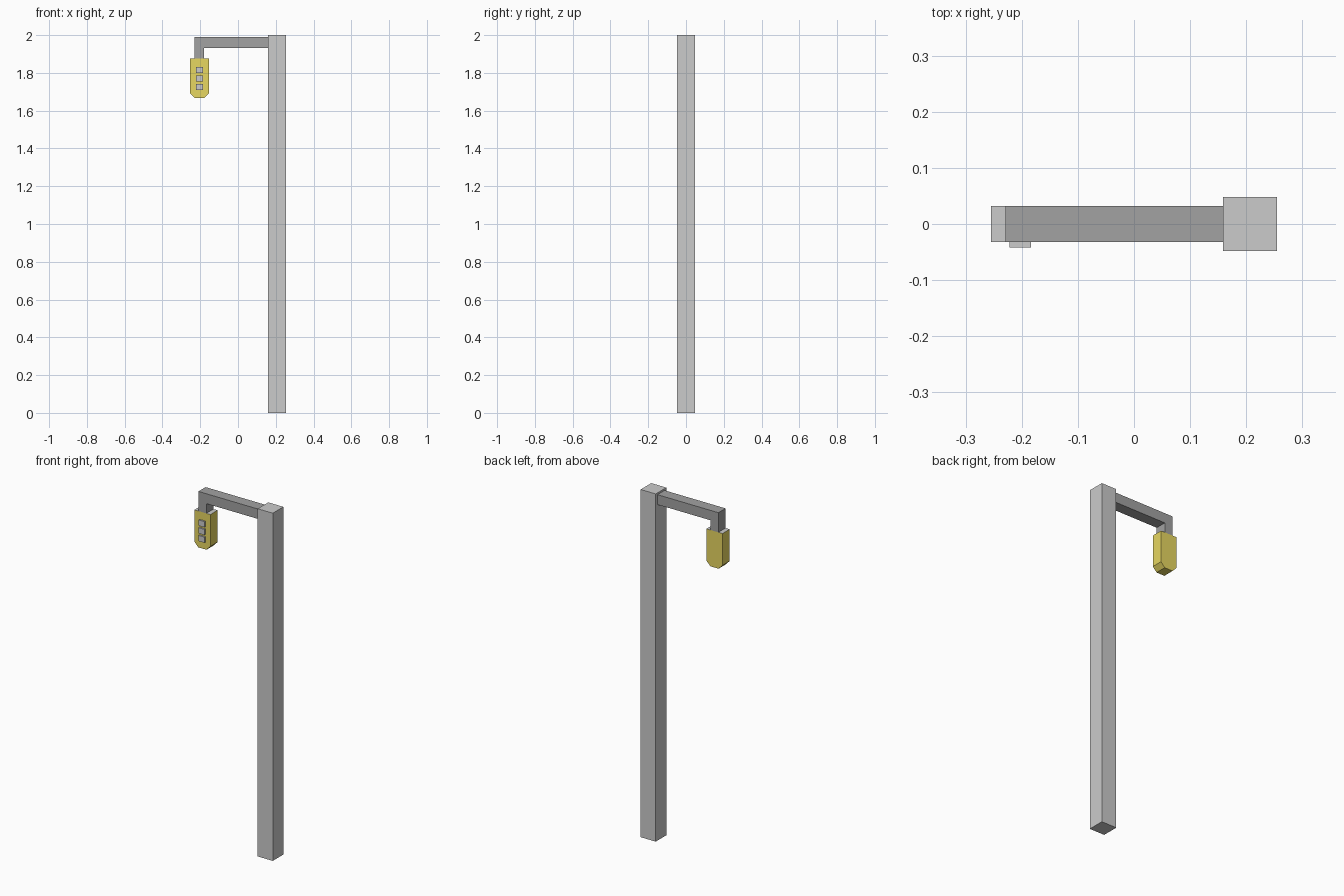
import bpy, bmesh

if "Cube" in bpy.data.objects:
    bpy.data.objects.remove(bpy.data.objects["Cube"])


def material(name, rgb):
    m = bpy.data.materials.new(name)
    m.diffuse_color = (*rgb, 1)
    m.use_nodes = True
    m.node_tree.nodes["Principled BSDF"].inputs["Base Color"].default_value = m.diffuse_color
    return m


def extrude_profile(name, pts, y0, y1, mats=()):
    """Solid made from an x-z outline extruded from y0 to y1."""
    bm = bmesh.new()
    face = bm.faces.new([bm.verts.new((x, y0, z)) for x, z in pts])
    ext = bmesh.ops.extrude_face_region(bm, geom=[face], use_keep_orig=True)
    verts = [v for v in ext["geom"] if isinstance(v, bmesh.types.BMVert)]
    bmesh.ops.translate(bm, verts=verts, vec=(0, y1 - y0, 0))
    bmesh.ops.recalc_face_normals(bm, faces=bm.faces)
    mesh = bpy.data.meshes.new(name)
    bm.to_mesh(mesh)
    bm.free()
    for m in mats:
        mesh.materials.append(m)
    obj = bpy.data.objects.new(name, mesh)
    bpy.context.collection.objects.link(obj)
    return obj


def box(name, x0, x1, y0, y1, z0, z1):
    return extrude_profile(name, [(x0, z0), (x1, z0), (x1, z1), (x0, z1)], y0, y1)


yellow = material("yellow_paint", (0.8, 0.68, 0.12))
dark = material("dark_grey", (0.36, 0.36, 0.36))
grey = material("plain_grey", (0.8, 0.8, 0.8))

# Square post
box("post", 0.159, 0.255, -0.048, 0.048, 0, 2)

# L-shaped arm with a short drop at its free end
extrude_profile("arm", [(0.159, 1.99), (-0.229, 1.99), (-0.229, 1.877),
                        (-0.179, 1.877), (-0.179, 1.933), (0.159, 1.933)],
                -0.0325, 0.0325, [dark])

# Signal housing with chamfered bottom corners and a grey top
housing = extrude_profile("signal_housing",
                          [(-0.255, 1.877), (-0.255, 1.694), (-0.23, 1.668),
                           (-0.178, 1.668), (-0.153, 1.694), (-0.153, 1.877)],
                          -0.0325, 0.0325, [yellow, grey])
for p in housing.data.polygons:
    if p.normal.z > 0.9:
        p.material_index = 1

# Three raised lamps on the front
for i, name in enumerate(("top", "middle", "bottom")):
    z = 1.815 - i * 0.0445
    box(f"lamp_{name}", -0.222, -0.184, -0.042, -0.0325, z - 0.0165, z + 0.0165)
